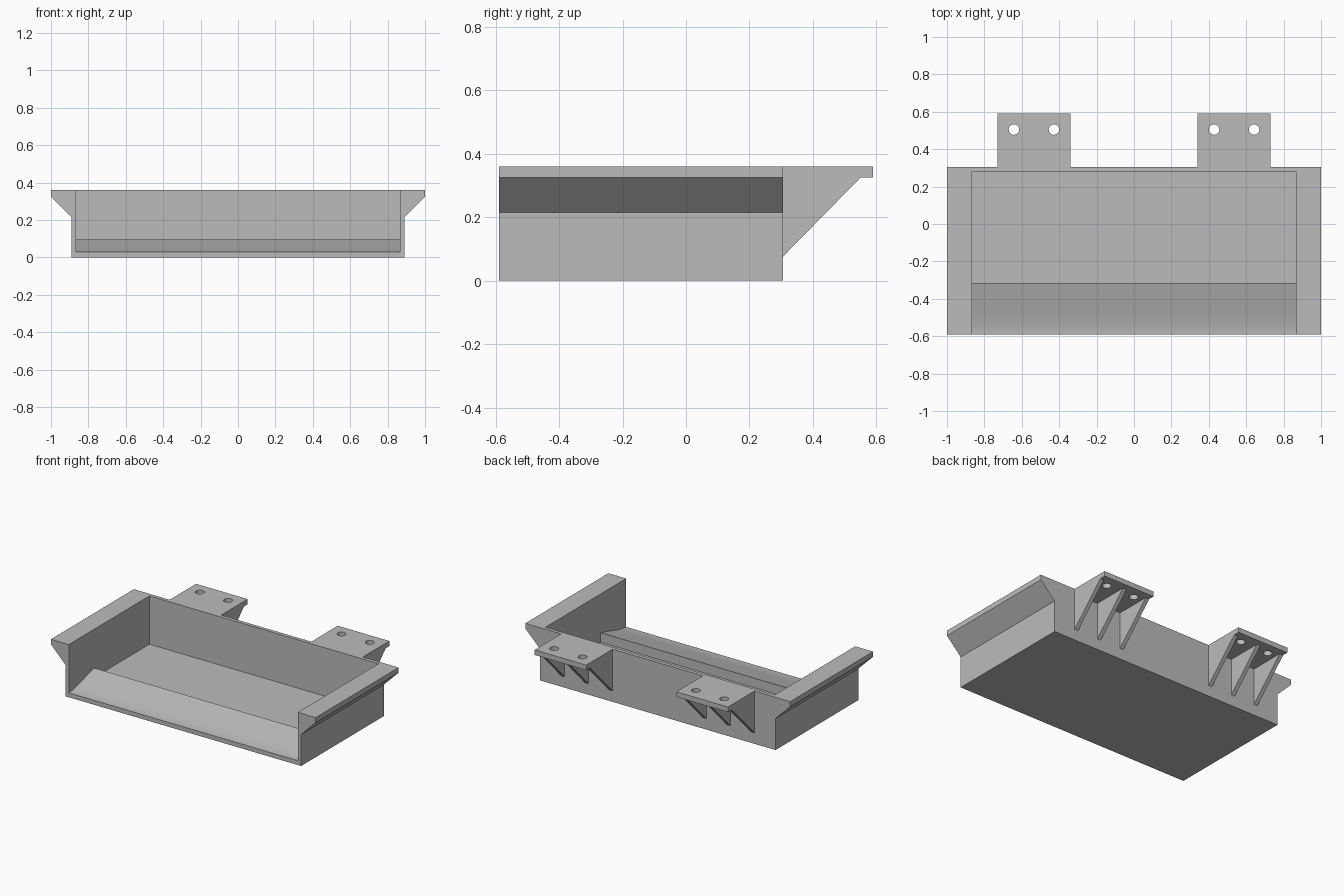
import bpy
import bmesh
import math
from mathutils import Vector

cube = bpy.data.objects.get("Cube")
if cube:
    bpy.data.objects.remove(cube, do_unlink=True)

grey = bpy.data.materials.new("plain_grey")
grey.use_nodes = True
grey.diffuse_color = (0.5, 0.5, 0.5, 1)
grey.node_tree.nodes["Principled BSDF"].inputs["Base Color"].default_value = (0.5, 0.5, 0.5, 1)


def extrude(name, profile, axis, start, end):
    """Extrude a closed profile: xz points along y, or yz points along x."""
    def place(p, d):
        return (p[0], d, p[1]) if axis == "y" else (d, p[0], p[1])

    bm = bmesh.new()
    face = bm.faces.new([bm.verts.new(place(p, start)) for p in profile])
    side = bmesh.ops.extrude_face_region(bm, geom=[face])
    shift = Vector((0, end - start, 0) if axis == "y" else (end - start, 0, 0))
    moved = [v for v in side["geom"] if isinstance(v, bmesh.types.BMVert)]
    bmesh.ops.translate(bm, verts=moved, vec=shift)
    bmesh.ops.recalc_face_normals(bm, faces=bm.faces)
    mesh = bpy.data.meshes.new(name)
    bm.to_mesh(mesh)
    bm.free()
    mesh.materials.append(grey)
    obj = bpy.data.objects.new(name, mesh)
    bpy.context.collection.objects.link(obj)
    return obj


def select(obj):
    bpy.ops.object.select_all(action="DESELECT")
    obj.select_set(True)
    bpy.context.view_layer.objects.active = obj


def cut(obj, cutter):
    """Subtract the cutter, then remove it."""
    cutter.hide_render = True
    mod = obj.modifiers.new("cut", "BOOLEAN")
    mod.operation = "DIFFERENCE"
    mod.solver = "EXACT"
    mod.object = cutter
    select(obj)
    bpy.ops.object.modifier_apply(modifier=mod.name)
    bpy.data.objects.remove(cutter, do_unlink=True)


def finish(obj):
    select(obj)
    bpy.ops.object.shade_smooth_by_angle(angle=math.radians(30))


FRONT, BACK, TOP, LIP = -0.59, 0.305, 0.36, 0.325

# Tray body with flared side rims
half = [(0.89, 0), (0.89, 0.215), (1.0, LIP), (1.0, TOP)]
tray = extrude("tray", half + [(-x, z) for x, z in reversed(half)], "y", FRONT, BACK)

# Hollow, open at the front, leaving a curved ramp that drops to the floor
ramp = [(FRONT, 0.03), (-0.57, 0.031), (-0.55, 0.034), (-0.52, 0.04),
        (-0.48, 0.05), (-0.42, 0.067), (-0.315, 0.095)]
hollow = [(-0.7, 0.03)] + ramp + [(-0.315, 0.03), (0.28, 0.03), (0.28, 0.5), (-0.7, 0.5)]
cut(tray, extrude("hollow_cutter", hollow, "x", -0.865, 0.865))
finish(tray)

# Mounting brackets: a drilled plate on three triangular ribs
INNER, OUTER, RIB = 0.34, 0.73, 0.027
gap = (OUTER - INNER - 3 * RIB) / 2
side_shape = [(BACK, 0.075), (0.55, LIP), (0.59, LIP), (0.59, TOP), (BACK, TOP)]
pocket = [(0.2, -0.1), (0.7, -0.1), (0.7, LIP), (0.2, LIP)]
for side, sign in (("left", 1), ("right", -1)):
    bracket = extrude(side + "_bracket", side_shape, "x", sign * INNER, sign * OUTER)
    for i in range(2):
        a = INNER + RIB + i * (gap + RIB)
        cut(bracket, extrude("pocket_cutter", pocket, "x", sign * a, sign * (a + gap)))
    for x in (0.428, 0.642):
        bpy.ops.mesh.primitive_cylinder_add(vertices=32, radius=0.028, depth=0.2,
                                            location=(sign * x, 0.505, TOP))
        drill = bpy.context.object
        drill.data.materials.append(grey)
        cut(bracket, drill)
    finish(bracket)
